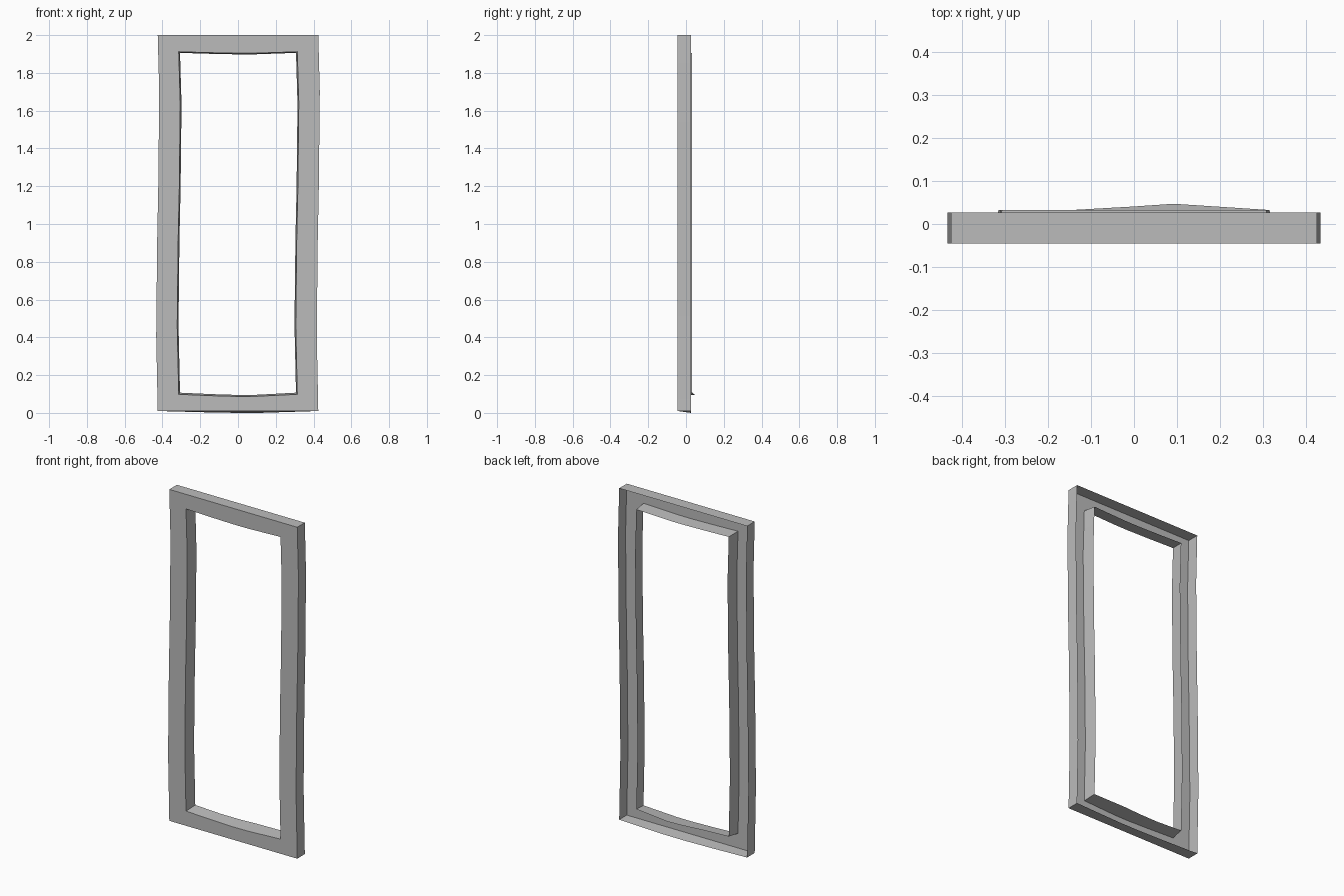
import bpy, bmesh

cube = bpy.data.objects.get("Cube")
if cube:
    bpy.data.objects.remove(cube, do_unlink=True)

# One plain grey for the whole sheet frame
grey = bpy.data.materials.new("plain grey")
grey.use_nodes = True
colour = (0.5, 0.5, 0.5, 1)
grey.diffuse_color = colour
grey.node_tree.nodes["Principled BSDF"].inputs["Base Color"].default_value = colour

# Sideways sway up the posts, and the bow along the rails (fraction, amount)
SWAY = [(0, 0), (.2, -.008), (.45, -.003), (.6, .003), (.85, .008), (1, 0)]
BOW = [(0, 0), (.28, .65), (.5, 1), (.65, .95), (1, 0)]
BULGE = [(0, 0), (.28, 0), (.5, .55), (.65, 1), (1, 0)]


def loop(bm, half, low, high, y, sag_low=0, sag_high=0, bulge=0):
    """One closed rectangular edge loop, swaying and sagging gently."""
    tall = high - low
    pts = []
    for (t, b), (_, out) in zip(BOW[:-1], BULGE):
        pts.append((half * (2 * t - 1), y + bulge * out, low - sag_low * b))
    for t, s in SWAY[:-1]:
        pts.append((half + s, y, low + tall * t))
    for t, b in reversed(BOW[1:]):
        pts.append((half * (2 * t - 1), y, high - sag_high * b))
    for t, s in reversed(SWAY[1:]):
        pts.append((-half + s, y, low + tall * t))
    return [bm.verts.new(p) for p in pts]


# Open-backed channel: outer flange, front face, inner flange
bm = bmesh.new()
loops = [
    loop(bm, .425, .01, 2, .027, sag_low=.01),
    loop(bm, .425, .01, 2, -.045),
    loop(bm, .314, .098, 1.912, -.045, sag_low=.011, sag_high=.008),
    loop(bm, .307, .107, 1.906, .033, sag_low=.012, sag_high=.008, bulge=.014),
]
for a, b in zip(loops, loops[1:]):
    n = len(a)
    for i in range(n):
        j = (i + 1) % n
        bm.faces.new((a[i], a[j], b[j], b[i]))

mesh = bpy.data.meshes.new("door_frame")
bm.to_mesh(mesh)
bm.free()
mesh.materials.append(grey)
frame = bpy.data.objects.new("door_frame", mesh)
bpy.context.collection.objects.link(frame)

# Soft along the posts and rails, sharp at the corners
bpy.context.view_layer.objects.active = frame
frame.select_set(True)
bpy.ops.object.shade_smooth_by_angle()
